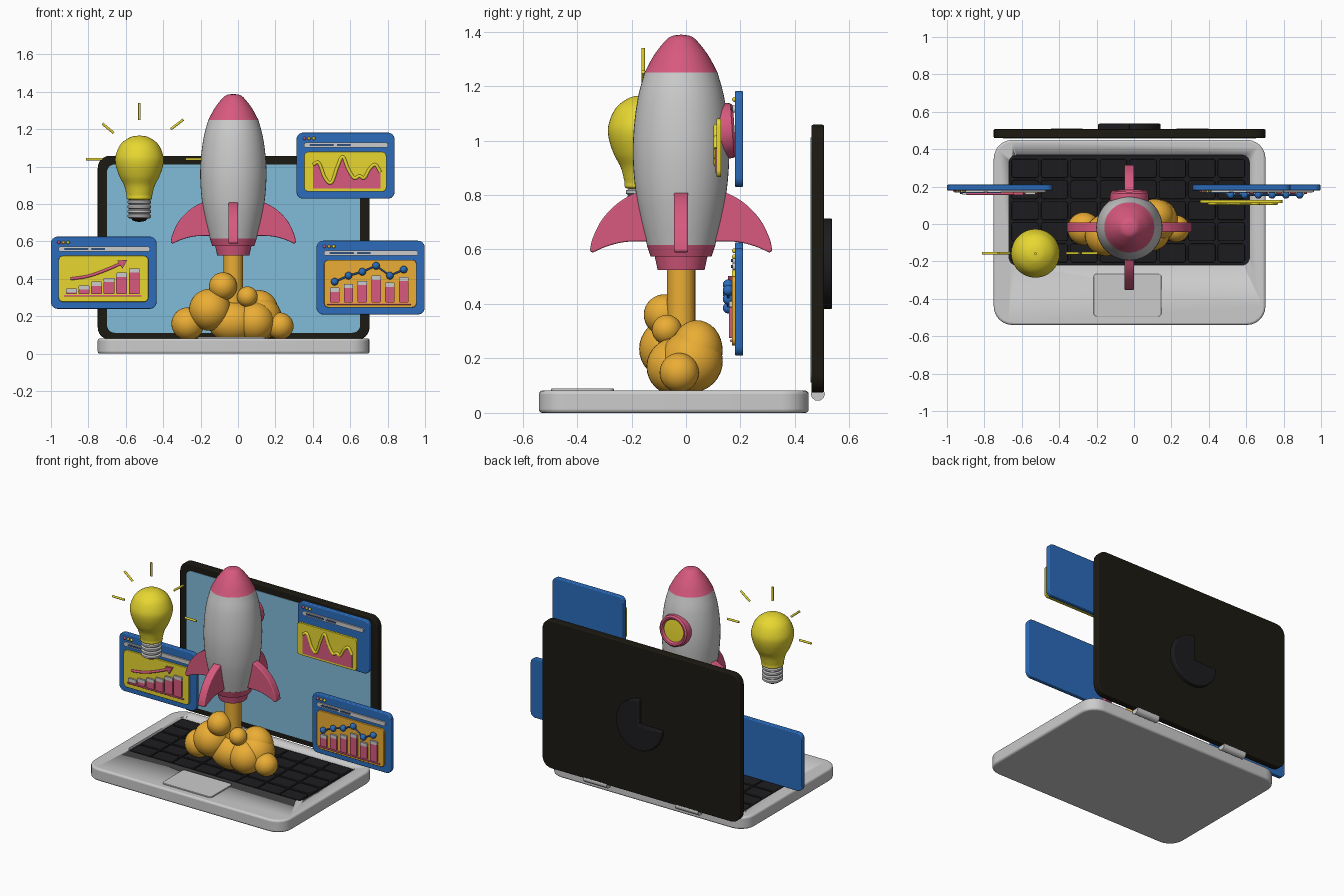
import bpy, bmesh, math
from mathutils import Vector

if "Cube" in bpy.data.objects:
    bpy.data.objects.remove(bpy.data.objects["Cube"])

COL = dict(blue=(.025, .15, .5), pink=(.68, .1, .21), yellow=(.8, .68, .03), orange=(.83, .42, .035),
           sky=(.22, .5, .7), dark=(.012, .01, .006), key=(.012, .012, .014), navy=(.03, .08, .2))


def paint(ob, col):
    if col:
        m = bpy.data.materials.get(col) or bpy.data.materials.new(col)
        m.diffuse_color = (*COL[col], 1)
        m.use_nodes = True
        m.node_tree.nodes["Principled BSDF"].inputs["Base Color"].default_value = m.diffuse_color
        ob.data.materials.append(m)


def finish(name, bm, col=None, bevel=0, segs=3):
    bmesh.ops.remove_doubles(bm, verts=bm.verts, dist=1e-5)
    bmesh.ops.recalc_face_normals(bm, faces=bm.faces)
    me = bpy.data.meshes.new(name)
    bm.to_mesh(me)
    bm.free()
    ob = bpy.data.objects.new(name, me)
    bpy.context.collection.objects.link(ob)
    paint(ob, col)
    if bevel:
        b = ob.modifiers.new("round", 'BEVEL')
        b.width, b.segments, b.limit_method, b.angle_limit = bevel, segs, 'ANGLE', math.radians(40)
    bpy.ops.object.select_all(action='DESELECT')
    ob.select_set(True)
    bpy.context.view_layer.objects.active = ob
    bpy.ops.object.shade_smooth_by_angle(angle=math.radians(35))
    return ob


def spline(pts, n=6):
    """Catmull-Rom curve through 2D points."""
    p = [Vector(q) for q in pts]
    p = [2 * p[0] - p[1]] + p + [2 * p[-1] - p[-2]]
    out = []
    for a, b, c, d in zip(p, p[1:], p[2:], p[3:]):
        for i in range(n):
            t = i / n
            out.append(.5 * (2 * b + (c - a) * t + (2 * a - 5 * b + 4 * c - d) * t * t
                             + (3 * b - a - 3 * c + d) * t ** 3))
    return [tuple(v) for v in out] + [tuple(pts[-1])]


def prism(name, pts, d0, d1, plane, col=None, bevel=0, segs=3):
    """Extrude a 2D outline along z (XY) or along y (XZ)."""
    bm = bmesh.new()
    put = (lambda u, v, d: (u, v, d)) if plane == 'XY' else (lambda u, v, d: (u, d, v))
    lo = [bm.verts.new(put(u, v, d0)) for u, v in pts]
    hi = [bm.verts.new(put(u, v, d1)) for u, v in pts]
    bm.faces.new(lo)
    bm.faces.new(hi)
    for i in range(len(pts)):
        j = (i + 1) % len(pts)
        bm.faces.new((lo[i], lo[j], hi[j], hi[i]))
    return finish(name, bm, col, bevel, segs)


def slab(name, u0, u1, v0, v1, d0, d1, plane='XZ', r=.02, col=None, bevel=0):
    pts = []
    for cx, cy, a0 in ((u1 - r, v1 - r, 0), (u0 + r, v1 - r, 90), (u0 + r, v0 + r, 180), (u1 - r, v0 + r, 270)):
        for i in range(7):
            a = math.radians(a0 + 15 * i)
            pts.append((cx + r * math.cos(a), cy + r * math.sin(a)))
    return prism(name, pts, d0, d1, plane, col, bevel)


def lathe(name, prof, loc, col=None, n=48, tilt=0):
    bm = bmesh.new()
    vs = [bm.verts.new((r, 0, z)) for r, z in prof]
    es = [bm.edges.new(e) for e in zip(vs, vs[1:])]
    bmesh.ops.spin(bm, geom=vs + es, cent=(0, 0, 0), axis=(0, 0, 1), angle=math.tau, steps=n)
    ob = finish(name, bm, col)
    ob.location = loc
    ob.rotation_euler.x = tilt
    return ob


def ball(name, loc, r, col, scale=(1, 1, 1), n=32):
    bm = bmesh.new()
    bmesh.ops.create_uvsphere(bm, u_segments=n, v_segments=n // 2, radius=r)
    ob = finish(name, bm, col)
    ob.location, ob.scale = loc, scale
    return ob


def tube(name, pts, r, col=None):
    cu = bpy.data.curves.new(name, 'CURVE')
    cu.dimensions, cu.bevel_depth, cu.bevel_resolution, cu.use_fill_caps = '3D', r, 3, True
    s = cu.splines.new('POLY')
    s.points.add(len(pts) - 1)
    for p, q in zip(s.points, pts):
        p.co = (*q, 1)
    ob = bpy.data.objects.new(name, cu)
    bpy.context.collection.objects.link(ob)
    paint(ob, col)
    bpy.ops.object.select_all(action='DESELECT')
    ob.select_set(True)
    bpy.context.view_layer.objects.active = ob
    bpy.ops.object.convert(target='MESH')
    bpy.ops.object.shade_smooth_by_angle(angle=math.radians(50))


# Laptop base with recessed keyboard
base = slab("laptop_base", -.75, .703, -.54, .45, 0, .082, 'XY', .1, None, .012)
cutter = slab("keyboard_cutter", -.668, .617, -.22, .368, .055, .2, 'XY', .04)
cutter.hide_render = True
cutter.hide_set(True)
cut = base.modifiers.new("recess", 'BOOLEAN')
cut.object, cut.operation = cutter, 'DIFFERENCE'
slab("keyboard_tray", -.668, .617, -.22, .368, .05, .064, 'XY', .04, 'key')
for row in range(5):
    for c in range(8):
        x, y = -.655 + c * .1575, -.205 + row * .113
        slab("key", x, x + .145, y, y + .1, .06, .078, 'XY', .015, 'key', .004)
slab("trackpad", -.216, .147, -.495, -.265, .07, .09, 'XY', .02, None, .003)

# Lid, screen, hinges and back badge
slab("laptop_lid", -.75, .703, .075, 1.058, .46, .507, 'XZ', .065, 'dark', .006)
slab("screen", -.70, .653, .112, 1.012, .457, .47, 'XZ', .04, 'sky')
for x in (-.36, .313):
    tube("hinge", [(x - .085, .484, .07), (x + .085, .484, .07)], .026)
pie = [(-.025, .548)] + [(-.025 + .167 * math.cos(math.radians(a)), .548 + .167 * math.sin(math.radians(a)))
                         for a in range(180, 451, 10)]
prism("pie_badge", pie, .5, .536, 'XZ', 'key', .006)

# Rocket
AX = (-.025, -.018, 0)
lathe("rocket_body", spline([(.125, .615), (.15, .72), (.168, .82), (.177, .94), (.173, 1.05),
                             (.158, 1.16), (.134, 1.25)]), AX)
lathe("rocket_nose", spline([(.134, 1.25), (.1, 1.312), (.06, 1.364), (.035, 1.383), (0, 1.389)]), AX, 'pink')
lathe("rocket_skirt", [(0, .575), (.112, .575), (.126, .617), (0, .617)], AX, 'pink')
lathe("rocket_nozzle", [(0, .545), (.07, .545), (.08, .525), (.086, .525), (.098, .58), (0, .58)], AX, 'pink')
fin = spline([(.13, .81), (.165, .808), (.23, .772), (.29, .71), (.325, .64), (.335, .595)]) + \
      spline([(.325, .588), (.27, .612), (.2, .628), (.1, .63)])
for k in range(4):
    f = prism("rocket_fin", fin, -.026, .026, 'XZ', 'pink', .018, 4)
    f.location, f.rotation_euler.z = AX, k * math.pi / 2
win, tilt = (-.025, 0, 1.025), math.radians(-86)
lathe("porthole_ring", [(.072, .1), (.1, .1), (.104, .14), (.1, .17), (.09, .179), (.08, .177), (.072, .165),
                        (.072, .1)], win, 'pink', tilt=tilt)
lathe("porthole_glass", [(0, .1), (.075, .1), (.075, .163), (0, .166)], win, 'yellow', tilt=tilt)

# Exhaust flame and smoke
lathe("exhaust_flame", [(0, .15), (.052, .15), (.052, .55), (0, .55)], AX, 'orange')
for x, y, z, r, s in [(-.268, -.025, .16, .088, (1, 1, 1)), (-.15, -.06, .235, .112, (1, 1, 1)),
                      (-.08, -.08, .36, .075, (1, 1, 1)), (.05, -.07, .305, .055, (1, 1, 1)),
                      (.12, .02, .19, .115, (1, 1, 1)), (.11, .04, .23, .105, (1, .9, 1.05)),
                      (.09, -.04, .17, .105, (1, 1, 1)), (.225, -.025, .148, .072, (1, 1, 1)),
                      (-.03, -.03, .17, .11, (1.2, 1, 1))]:
    ball("smoke_puff", (x, y, z), r, 'orange', s)

# Light bulb
BX, BY = -.527, -.157
lathe("bulb_glass", spline([(0, 1.167), (.05, 1.157), (.1, 1.12), (.127, 1.06), (.127, 1.01), (.108, .95),
                            (.082, .9), (.069, .85), (.062, .825), (0, .82)]), (BX, BY, 0), 'yellow')
thread = [(0, .83)]
for i in range(4):
    z = .822 - i * .025
    thread += [(.055, z), (.063, z - .006), (.063, z - .017), (.055, z - .023)]
lathe("bulb_screw", thread + [(.045, .722), (0, .722)], (BX, BY, 0))
lathe("bulb_tip", [(.045, .724), (.035, .712), (.018, .706), (0, .705)], (BX, BY, 0), 'dark')
for x0, z0, x1, z1 in [(-.527, 1.25, -.527, 1.34), (-.665, 1.18, -.725, 1.23), (-.36, 1.2, -.292, 1.252),
                       (-.725, 1.04, -.812, 1.04), (-.28, 1.04, -.195, 1.04)]:
    tube("light_ray", [(x0, BY, z0), (x1, BY, z1)], .007, 'yellow')


# Floating chart windows
def window(name, x0, x1, z0, z1, col, dy=0):
    slab(name + "_frame", x0, x1, z0, z1, .18, .21, 'XZ', .035, 'blue', .005)
    slab(name + "_page", x0 + .04, x1 - .043, z0 + .037, z1 - .102, .168 - dy, .185 - dy, 'XZ', .025, col, .003)
    slab(name + "_address_bar", x0 + .04, x1 - .035, z1 - .08, z1 - .053, .17, .185, 'XZ', .012)
    for a, b in ((.07, .2), (.215, .29)):
        slab(name + "_tab", x0 + a, x0 + b, z1 - .072, z1 - .061, .166, .175, 'XZ', .005, 'navy')
    for i, c in enumerate(('pink', 'orange', 'yellow')):
        ball(name + "_button", (x0 + .042 + i * .025, .178, z1 - .031), .009, c, n=12)


def bars(name, xs, tops, zb, w):
    for x, t in zip(xs, tops):
        slab(name + "_bar", x - w / 2, x + w / 2, zb, t - .022, .157, .175, 'XZ', .004, 'pink')
        slab(name + "_bar_cap", x - w / 2, x + w / 2, t - .022, t, .157, .175, 'XZ', .004)
    tube(name + "_axis", [(xs[0] - .04, .166, zb - .01), (xs[-1] + .04, .166, zb - .01)], .005, 'pink')


window("wave_window", .313, .837, .829, 1.182, 'yellow', .056)
wave = spline([(.4, 1.01), (.432, 1.02), (.465, .94), (.5, .915), (.532, 1.0), (.56, 1.053), (.588, .99),
               (.62, .94), (.65, .95), (.675, .94), (.705, .99), (.735, 1.01), (.762, .97)])
prism("wave_area", wave + [(.762, .882), (.4, .882)], .107, .12, 'XZ', 'pink')
tube("wave_line", [(x, .11, z) for x, z in wave], .009, 'yellow')

window("line_window", .42, .998, .21, .604, 'orange')
xs = [.517 + i * .0738 for i in range(6)]
bars("line_window", xs, [.353, .372, .39, .417, .38, .41], .275, .05)
dots = [(x, .155, z) for x, z in zip(xs, (.385, .417, .438, .47, .417, .45))]
tube("trend_line", dots, .005, 'blue')
for d in dots:
    ball("trend_dot", d, .02, 'blue', n=16)

window("growth_window", -1.0, -.436, .24, .626, 'yellow')
bars("growth_window", [-.89 + i * .067 for i in range(6)], [.348, .364, .385, .406, .433, .455], .32, .058)
tube("growth_arrow_shaft", [(x, .163, z) for x, z in spline([(-.895, .4), (-.8, .415), (-.7, .45), (-.61, .49)])],
     .008, 'pink')
prism("growth_arrow_head", [(-.592, .502), (-.645, .497), (-.618, .455)], .155, .17, 'XZ', 'pink')
